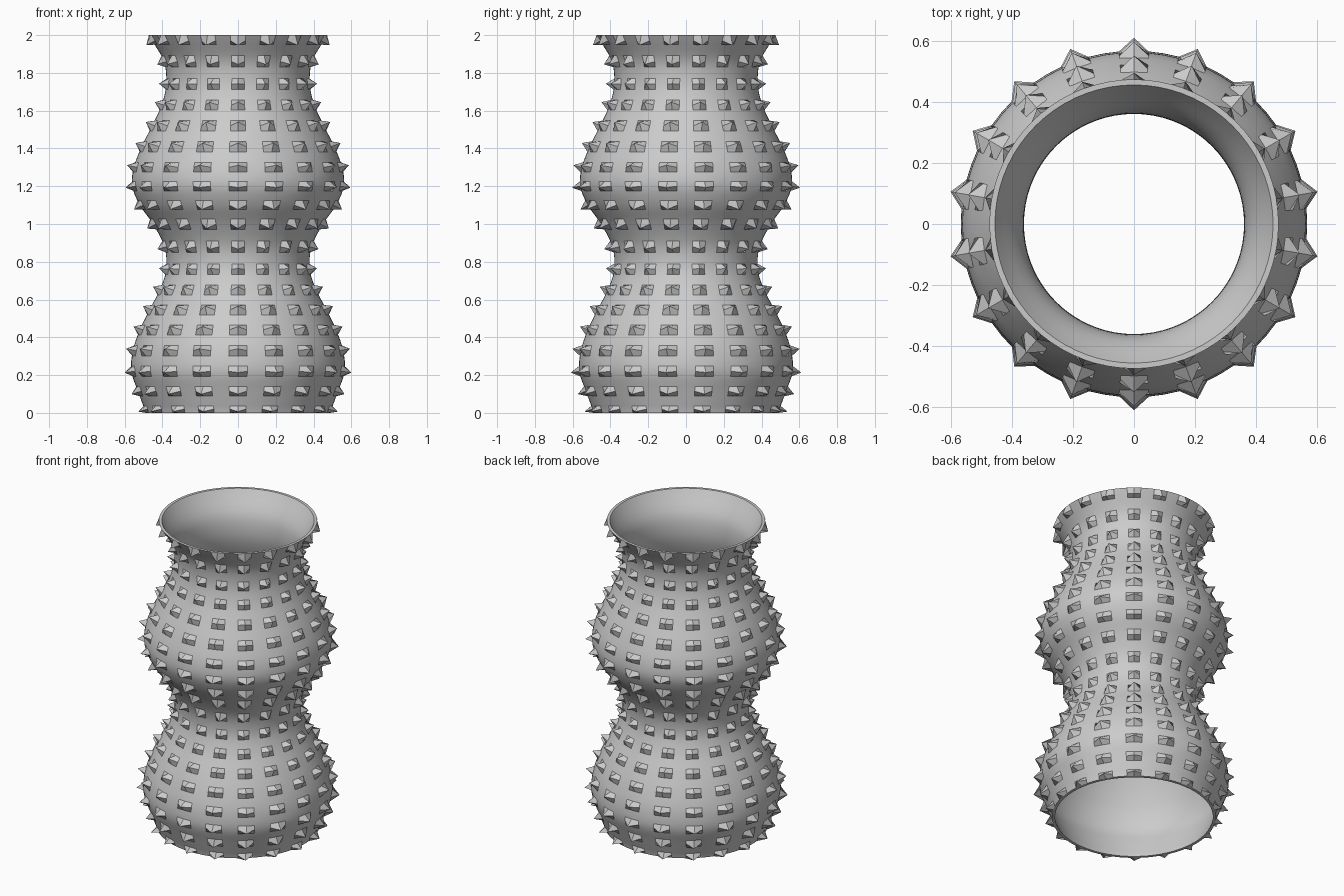
import bpy, bmesh
from math import sin, cos, pi, hypot

if "Cube" in bpy.data.objects:
    bpy.data.objects.remove(bpy.data.objects["Cube"], do_unlink=True)

COLUMNS, SPLIT = 18, 4            # spikes per ring, grid steps between spikes
SEGMENTS = COLUMNS * SPLIT
WALL, SPIKE = 0.018, 0.045

# Outer profile (radius, height): lower rim, one point per spike ring, upper rim
PROFILE = [(.49, 0), (.495, .02), (.53, .115), (.565, .22), (.557, .33), (.52, .44),
           (.47, .545), (.415, .65), (.38, .76), (.39, .88), (.45, 1.0), (.52, 1.1),
           (.56, 1.2), (.552, 1.3), (.51, 1.41), (.455, 1.52), (.405, 1.63),
           (.38, 1.74), (.392, 1.86), (.455, 1.97), (.473, 2)]


def spline(a, b, c, d, t):
    return tuple(q + .5 * t * (r - p + t * (2*p - 5*q + 4*r - s + t * (3*(q - r) + s - p)))
                 for p, q, r, s in zip(a, b, c, d))


# Smooth profile with finer steps; note which steps carry spikes
points, spiked = [PROFILE[0]], []
last = len(PROFILE) - 1
for i in range(last):
    end = i in (0, last - 1)
    for k in range(1, 2 if end else SPLIT + 1):
        if end:
            points.append(PROFILE[i + 1])
        else:
            points.append(spline(PROFILE[i - 1 if i > 1 else i], PROFILE[i], PROFILE[i + 1],
                                 PROFILE[i + 2 if i < last - 2 else i + 1], k / SPLIT))
    if i < last - 1 + 1 and i + 1 < last:
        spiked.append(len(points) - 1)


def ring(bm, r, z, nr=0, nz=0, spikes=False):
    verts = []
    for s in range(SEGMENTS):
        a = pi / 2 + 2 * pi * s / SEGMENTS
        h = SPIKE if spikes and s % SPLIT == 0 else 0
        rad = r + nr * h
        verts.append(bm.verts.new((rad * cos(a), rad * sin(a), min(2, max(0, z + nz * h)))))
    return verts


# Spiked outer wall, rims and plain inner wall as one closed lathe
bm = bmesh.new()
rings = []
for j, (r, z) in enumerate(points):
    r0, z0 = points[max(j - 1, 0)]
    r1, z1 = points[min(j + 1, len(points) - 1)]
    n = hypot(r1 - r0, z1 - z0)
    rings.append(ring(bm, r, z, (z1 - z0) / n, -(r1 - r0) / n, j in spiked))
for r, z in reversed(points):
    rings.append(ring(bm, r - WALL, z))
for a, b in zip(rings, rings[1:] + rings[:1]):
    for s in range(SEGMENTS):
        t = (s + 1) % SEGMENTS
        bm.faces.new((a[s], a[t], b[t], b[s]))
bmesh.ops.recalc_face_normals(bm, faces=bm.faces)

mesh = bpy.data.meshes.new("spiked_vase")
bm.to_mesh(mesh)
bm.free()
vase = bpy.data.objects.new("spiked_vase", mesh)
bpy.context.collection.objects.link(vase)

# Plain grey
grey = bpy.data.materials.new("light grey")
grey.use_nodes = True
color = (0.6, 0.6, 0.6, 1)
grey.diffuse_color = color
grey.node_tree.nodes["Principled BSDF"].inputs["Base Color"].default_value = color
mesh.materials.append(grey)

bpy.context.view_layer.objects.active = vase
vase.select_set(True)
bpy.ops.object.shade_smooth_by_angle(angle=pi / 6)
